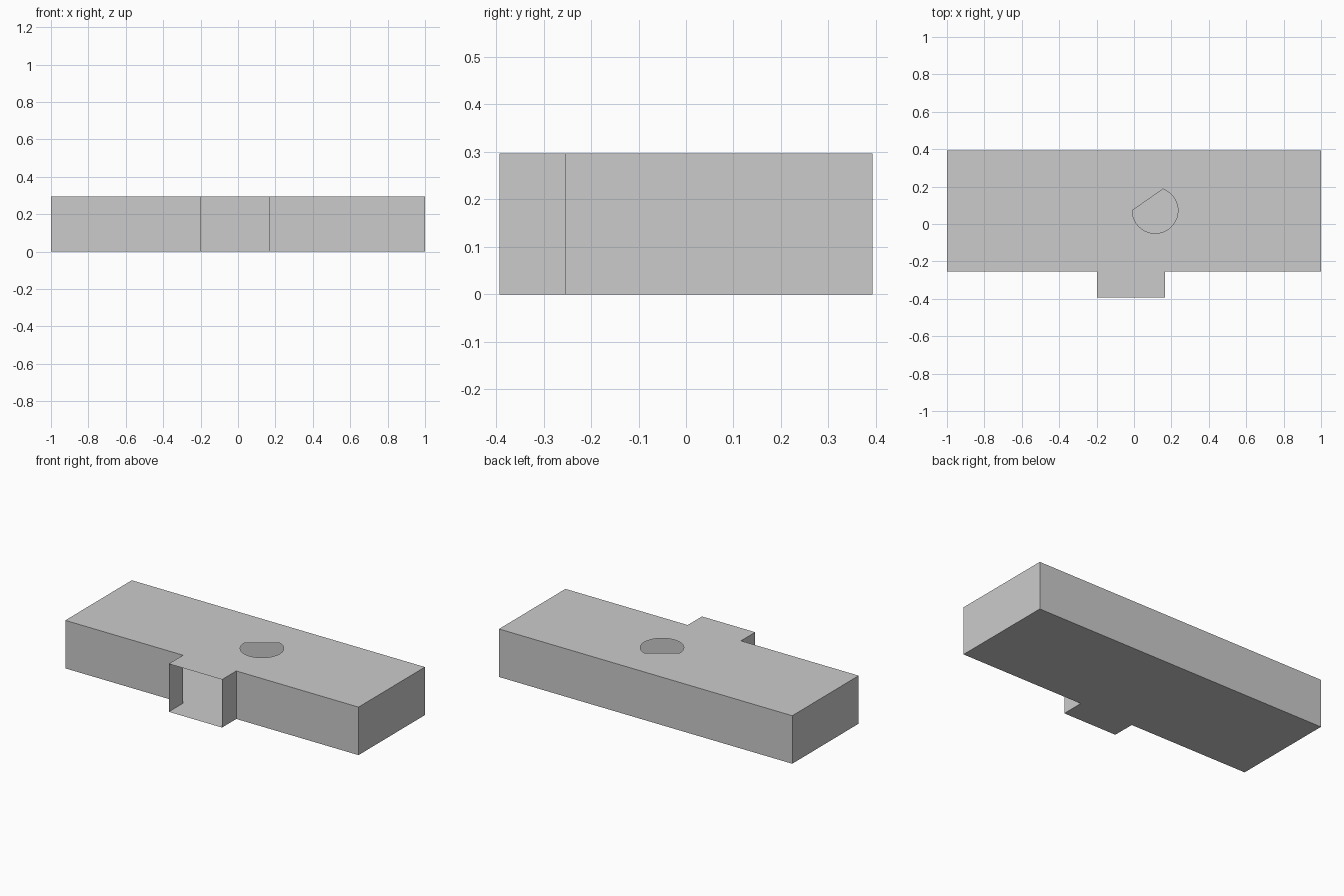
import bpy, bmesh, math

if "Cube" in bpy.data.objects:
    bpy.data.objects.remove(bpy.data.objects["Cube"])

H = 0.296
# T-shaped plan, counter-clockwise from the front left corner
outline = [(-1, -0.254), (-0.197, -0.254), (-0.197, -0.393), (0.166, -0.393),
           (0.166, -0.254), (1, -0.254), (1, 0.393), (-1, 0.393)]
OPEN_SIDE = 2  # the front end of the tab is open

# D-shaped opening: an arc closed by a straight chord
cx, cy, r, steps = 0.113, 0.072, 0.122, 28
start, end = math.radians(180), math.radians(360 + 70)
opening = [(cx + r * math.cos(start + (end - start) * i / steps),
            cy + r * math.sin(start + (end - start) * i / steps))
           for i in range(steps + 1)]

bm = bmesh.new()


def ring(points, z):
    return [bm.verts.new((x, y, z)) for x, y in points]


def loop_edges(verts):
    return [bm.edges.new((v, verts[(i + 1) % len(verts)])) for i, v in enumerate(verts)]


# Thin top sheet with the opening left out
top = ring(outline, H)
edges = loop_edges(top) + loop_edges(ring(opening, H))
bmesh.ops.triangle_fill(bm, use_beauty=True, use_dissolve=False, edges=edges)
for f in bm.faces:
    f.normal_update()
    if f.normal.z < 0:
        f.normal_flip()

# Closed floor and side walls
floor = ring(outline, 0)
bm.faces.new(floor[::-1])
for i in range(len(outline)):
    j = (i + 1) % len(outline)
    if i != OPEN_SIDE:
        bm.faces.new((floor[i], floor[j], top[j], top[i]))

mesh = bpy.data.meshes.new("hollow_housing")
bm.to_mesh(mesh)
bm.free()
bpy.context.collection.objects.link(bpy.data.objects.new("hollow_housing", mesh))
